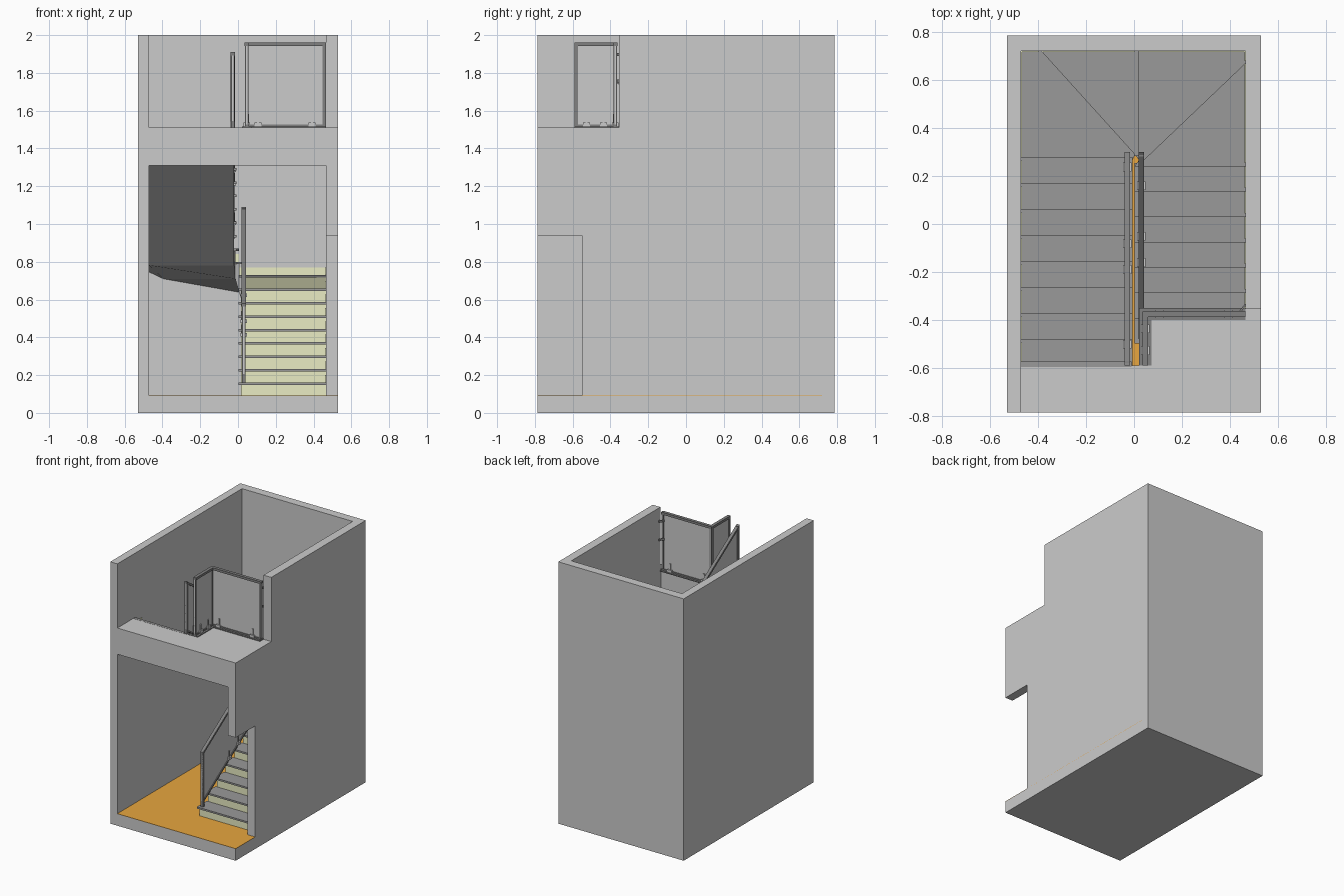
import bpy, bmesh
from mathutils import Vector as V

if "Cube" in bpy.data.objects:
    bpy.data.objects.remove(bpy.data.objects["Cube"])


def material(name, col):
    m = bpy.data.materials.new(name)
    m.diffuse_color = (*col, 1)
    m.use_nodes = True
    m.node_tree.nodes["Principled BSDF"].inputs["Base Color"].default_value = m.diffuse_color
    return m


ORANGE = material("floor_orange", (0.80, 0.38, 0.05))
CREAM = material("riser_cream", (0.82, 0.84, 0.55))
DARK = material("dark_grey", (0.22, 0.22, 0.22))
TREAD = material("tread_grey", (0.32, 0.32, 0.32))
LIGHT = material("clamp_light", (0.75, 0.75, 0.75))


def prism(name, lower, upper, mat=None):
    """Solid between two matching loops of points."""
    bm = bmesh.new()
    a = [bm.verts.new(p) for p in lower]
    b = [bm.verts.new(p) for p in upper]
    bm.faces.new(a[::-1])
    bm.faces.new(b)
    n = len(a)
    for i in range(n):
        j = (i + 1) % n
        bm.faces.new((a[i], a[j], b[j], b[i]))
    bmesh.ops.recalc_face_normals(bm, faces=bm.faces)
    me = bpy.data.meshes.new(name)
    bm.to_mesh(me)
    bm.free()
    ob = bpy.data.objects.new(name, me)
    bpy.context.collection.objects.link(ob)
    if mat:
        me.materials.append(mat)
    return ob


def slab(name, outline, z0, z1, mat=None):
    return prism(name, [(x, y, z0) for x, y in outline], [(x, y, z1) for x, y in outline], mat)


def box(name, x0, x1, y0, y1, z0, z1, mat=None):
    return slab(name, [(x0, y0), (x1, y0), (x1, y1), (x0, y1)], z0, z1, mat)


def bar(name, a, b, w, h, mat=None):
    """Upright plate from a to b, w thick, h high, with plumb ends."""
    a, b = V(a), V(b)
    d = b - a
    n = V((d.y, -d.x, 0)).normalized() * w / 2
    low = [a - n, a + n, b + n, b - n]
    return prism(name, low, [p + V((0, 0, h)) for p in low], mat)


# Stairwell shell
F, XL, XR, YB = 0.09, -0.47, 0.465, 0.72
box("base", XL, XR, -0.785, YB, 0, F)
box("floor_finish", XL, 0.53, -0.785, YB, F, F + 0.002, ORANGE)
box("left_wall", -0.53, XL, -0.785, 0.785, 0, 2)
box("back_wall", XL, XR, YB, 0.785, 0, 2)
side = [(-.785, 0), (.785, 0), (.785, 2), (-.355, 2), (-.355, 1.51), (-.785, 1.51),
        (-.785, .94), (-.55, .94), (-.55, F), (-.785, F)]
prism("right_wall", [(XR, y, z) for y, z in side], [(0.53, y, z) for y, z in side])
slab("upper_landing", [(XL, -.785), (XR, -.785), (XR, -.36), (.03, -.36), (.03, -.59), (XL, -.59)],
     1.31, 1.51)

# Riser lines from inner to outer end: lower flight, three winders, upper flight
RISE, NOSE, THICK = 0.071, 0.015, 0.013
lines = {}
for k in range(1, 9):
    y = 0.24 - 0.1055 * (8 - k) + NOSE
    lines[k] = (V((0.015, y)), V((XR, y)))
lines[9] = (V((0.03, 0.275)), V((XR, 0.68)))
lines[10] = (V((0.005, 0.30)), V((0.005, YB)))
lines[11] = (V((-0.015, 0.29)), V((-0.395, YB)))
for k in range(12, 21):
    y = 0.28 - 0.1085 * (k - 12) - NOSE
    lines[k] = (V((-0.02, y)), V((XL, y)))
corners = {9: V((XR, YB)), 11: V((XL, YB))}


def level(k):
    return F + RISE * k


def riser(k):
    i, o = lines[k]
    bar(f"riser_{k}", (*i, level(k - 1)), (*o, level(k - 1)), 0.006, RISE - THICK, CREAM)


# Steps: sloping body, tread with nosing, riser and wall skirting
for k in range(1, 20):
    (i0, o0), (i1, o1) = lines[k], lines[k + 1]
    wall = [o0] + ([corners[k]] if k in corners else []) + [o1]
    z = level(k)
    b0, b1 = max(F, level(k - 1) - 0.09), max(F, z - 0.09)
    mid = [(b0 + b1) / 2] if k in corners else []
    outline = [i0] + wall + [i1]
    prism(f"step_body_{k}", [(*p, q) for p, q in zip(outline, [b0, b0] + mid + [b1, b1])],
          [(*p, z - THICK) for p in outline])
    d0, d1 = (o0 - i0).normalized(), (o1 - i1).normalized()
    n = V((d0.y, -d0.x)) * NOSE
    front = o0 + n
    front = V((min(max(front.x, XL), XR), min(front.y, YB)))
    slab(f"tread_{k}", [i0 - d0 * 0.013 + n, front] + wall[1:] + [i1 - d1 * 0.013],
         z - THICK, z, TREAD)
    riser(k)
    for s, (p, q) in enumerate(zip(wall, wall[1:])):
        bar(f"skirting_{k}_{s}", (*p, z), (*q, z), 0.008, 0.04, CREAM)
riser(20)
box("landing_nosing", XL, -0.01, -0.595, -0.573, 1.51 - THICK, 1.511, TREAD)


def railing(name, a, b, h, clamps, foot=0.0):
    """Glass panel framed by two posts, a bottom rail and a handrail."""
    a, b = V(a), V(b)
    d = b - a
    flat = V((d.x, d.y, 0)).normalized()
    up = V((0, 0, 1))
    bar(name + "_handrail", a + up * (h - 0.018), b + up * (h - 0.018), 0.024, 0.018, DARK)
    bar(name + "_bottom_rail", a, b, 0.02, 0.015, DARK)
    bar(name + "_glass", a + up * 0.015, b + up * 0.015, 0.008, h - 0.033)
    for tag, p, s in (("start", a, 1), ("end", b, -1)):
        bar(f"{name}_{tag}_post", p - up * foot, p + flat * 0.018 * s - up * foot,
            0.018, h + foot - 0.008, DARK)
    for j, t in enumerate(clamps):
        c = a + d * t + up * 0.005
        bar(f"{name}_clamp_base_{j}", c - flat * 0.018, c + flat * 0.018, 0.034, 0.02, LIGHT)
        bar(f"{name}_clamp_{j}", c - flat * 0.006, c + flat * 0.006, 0.022, 0.065, LIGHT)


# Balustrades
railing("lower_flight", (.03, -.48, .19), (.03, .30, .70), .39, (.41, .55, .82), .03)
railing("upper_flight", (-.028, .30, .95), (-.028, -.59, 1.53), .38, (.07, .43, .55, .9), .03)
railing("landing_front", (.037, -.375, 1.512), (.465, -.375, 1.512), .448, (.16, .83))
railing("landing_side", (.047, -.59, 1.512), (.047, -.365, 1.512), .448, (.28, .68))
box("landing_kerb_front", .02, XR, -.40, -.35, 1.51, 1.516, DARK)
box("landing_kerb_side", .02, .073, -.59, -.40, 1.51, 1.516, DARK)

# Brackets fixing the landing panel to the wall
for j, z in enumerate((1.75, 1.89)):
    bar(f"wall_bracket_{j}", (.44, -.368, z), (.465, -.335, z), 0.008, 0.015, DARK)
